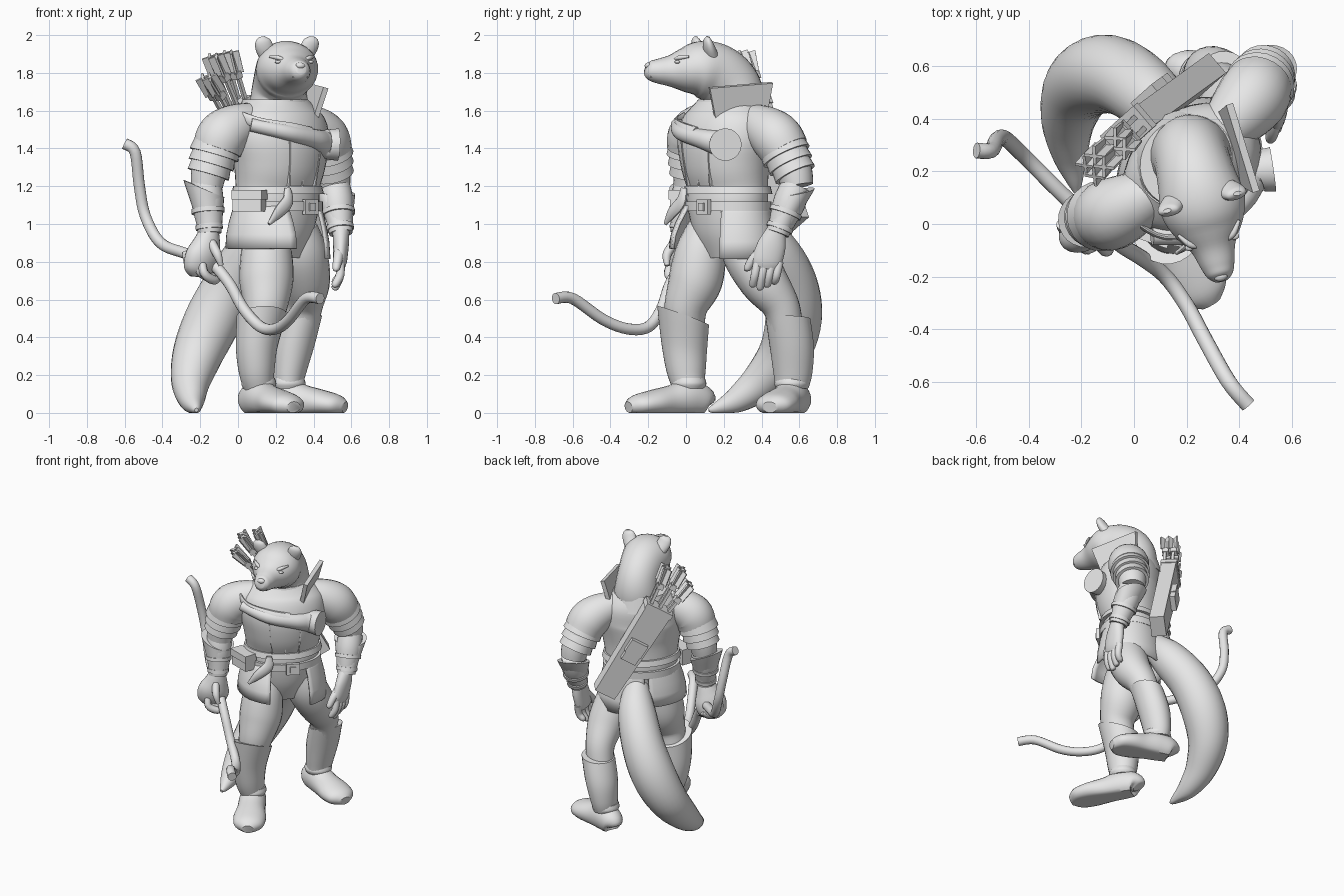
import bpy, bmesh, math
from mathutils import Vector

if "Cube" in bpy.data.objects:
    bpy.data.objects.remove(bpy.data.objects["Cube"])

mat = bpy.data.materials.new("plain grey")
mat.use_nodes = True
GREY = (0.8, 0.8, 0.8, 1)
mat.diffuse_color = GREY
mat.node_tree.nodes["Principled BSDF"].inputs["Base Color"].default_value = GREY

UP = Vector((0, 0, 1))
LEFT = Vector((.76, .65, 0)).normalized()      # body's left
FRONT = Vector((.65, -.76, 0)).normalized()    # body's facing direction
HEAD_SIDE = Vector((.97, .24, 0)).normalized()
HEAD_FRONT = Vector((.24, -.97, 0)).normalized()


def body(s, f, z):
    return (Vector((.21, .22, z)) + LEFT * s + FRONT * f)[:]


def head(s, f, z):
    return (Vector((.235, .185, z)) + HEAD_SIDE * s + HEAD_FRONT * f)[:]


def finish(name, bm, angle=40):
    bmesh.ops.recalc_face_normals(bm, faces=bm.faces)
    me = bpy.data.meshes.new(name)
    bm.to_mesh(me)
    bm.free()
    me.materials.append(mat)
    me.shade_smooth()
    me.set_sharp_from_angle(angle=math.radians(angle))
    ob = bpy.data.objects.new(name, me)
    bpy.context.collection.objects.link(ob)
    return ob


def spline(rows, steps):
    rows = [Vector(r) for r in rows]
    out = []
    for i in range(len(rows) - 1):
        a, b, c, d = rows[max(i - 1, 0)], rows[i], rows[i + 1], rows[min(i + 2, len(rows) - 1)]
        for k in range(steps):
            t = k / steps
            out.append(b + (c - a) * (t / 2) + (a * 2 - b * 5 + c * 4 - d) * (t * t / 2)
                       + (b * 3 - a - c * 3 + d) * (t ** 3 / 2))
    return out + [rows[-1]]


def loft(name, rows, side=LEFT, n=24, steps=5, slant=None):
    """Skin rings (x, y, z, half width, half depth); slant raises the last ring."""
    rows = [r if len(r) == 5 else (*r, r[-1]) for r in rows]
    rows = spline(rows, 1 if n == 4 else steps)
    pts = [Vector(r[:3]) for r in rows]
    bm = bmesh.new()
    rings = []
    for i, r in enumerate(rows):
        t = (pts[min(i + 1, len(pts) - 1)] - pts[max(i - 1, 0)]).normalized()
        u = (side - t * side.dot(t)).normalized()
        v = t.cross(u)
        ring = []
        grow = math.sqrt(2) if n == 4 else 1
        for k in range(n):
            a = math.tau * (k + .5) / n
            off = (u * r[3] * math.cos(a) + v * r[4] * math.sin(a)) * grow
            p = pts[i] + off
            if slant:
                p.z += off.dot(slant) * i / (len(rows) - 1)
            p.z = max(p.z, 0)
            ring.append(bm.verts.new(p))
        rings.append(ring)
    for lo, hi in zip(rings, rings[1:]):
        for k in range(n):
            bm.faces.new((lo[k], lo[(k + 1) % n], hi[(k + 1) % n], hi[k]))
    bm.faces.new(rings[0][::-1])
    bm.faces.new(rings[-1])
    return finish(name, bm)


def box(name, p, q, w, d, side=LEFT, w2=None):
    return loft(name, [(*p, w, d), (*q, w2 or w, d)], side, n=4)


def ball(name, p, size, x_axis=LEFT):
    bm = bmesh.new()
    bmesh.ops.create_uvsphere(bm, u_segments=20, v_segments=12, radius=1)
    y_axis = UP.cross(x_axis)
    for v in bm.verts:
        v.co = Vector(p) + x_axis * v.co.x * size[0] + y_axis * v.co.y * size[1] + UP * v.co.z * size[2]
    return finish(name, bm)


def band(name, z0, z1, a, b, f=0, a2=None, b2=None):
    loft(name, [(*body(0, f, z0), a, b), (*body(0, f, z1), a2 or a, b2 or b)], steps=1, n=36)


def skirt(name, start, end, z0, z1, wide, fore):
    """Flared panel; fore is the reach of the hem at the front."""
    bm = bmesh.new()
    rows = []
    for t in (0, .2, .45, .7, 1):
        row = []
        for k in range(25):
            ang = math.radians(start + (end - start) * k / 24)
            hem = fore if math.sin(ang) > 0 else .235
            flare = math.sin(t * math.pi / 2)
            a, b = .245 + (wide - .245) * flare, .195 + (hem - .195) * flare
            row.append(bm.verts.new(body(a * math.cos(ang), b * math.sin(ang), z0 + (z1 - z0) * t)))
        rows.append(row)
    for r, s in zip(rows, rows[1:]):
        for k in range(24):
            bm.faces.new((r[k], r[k + 1], s[k + 1], s[k]))
    mod = finish(name, bm).modifiers.new("thickness", "SOLIDIFY")
    mod.thickness = .015


# Torso, belts and skirt
loft("torso", [(*body(0, f, z), a, b) for z, f, a, b in (
    (.82, 0, .14, .11), (.95, 0, .2, .165), (1.1, 0, .24, .19), (1.2, 0, .245, .19),
    (1.32, .015, .265, .215), (1.45, .015, .29, .225), (1.56, -.01, .27, .2), (1.645, -.02, .19, .16))], n=36)
band("vest_hem", 1.16, 1.2, .265, .215, a2=.255, b2=.205)
band("belt", 1.07, 1.12, .26, .21)
band("gorget", 1.55, 1.66, .215, .195, -.02, .18, .165)
skirt("right_skirt", 112, 264, 1.12, .87, .305, .315)
skirt("left_skirt", -90, 55, 1.12, .815, .3, .25)
for s in (-.09, .0, .09):
    loft("vest_seam", [(*body(s, .195, 1.2), .004, .008), (*body(s * 1.1, .215, 1.33), .004, .008),
                       (*body(s * 1.2, .225, 1.44), .004, .008)], n=4)
POUCH_SIDE = Vector((1, -.35, 0))
box("belt_pouch", (.06, -.02, 1.065), (.06, -.02, 1.175), .08, .04, POUCH_SIDE)
box("belt_pouch_flap", (.06, -.022, 1.13), (.06, -.022, 1.18), .085, .046, POUCH_SIDE)
box("belt_buckle", body(.05, .21, 1.05), body(.05, .21, 1.13), .045, .012)
box("buckle_plate", body(.05, .22, 1.07), body(.05, .22, 1.11), .02, .01)
loft("knife_sheath", [(*body(-.25, .22, 1.0), .01, .008), (*body(-.19, .225, 1.06), .032, .015),
                      (*body(-.12, .22, 1.12), .036, .018), (*body(-.11, .21, 1.19), .018, .015)], n=12)

# Horn slung over the chest
loft("chest_horn", [(*body(-.28, .11, 1.525), .035), (*body(-.12, .22, 1.485), .042),
                    (*body(.06, .225, 1.45), .052), (*body(.16, .18, 1.425), .075),
                    (*body(.235, .216, 1.42), .086)], UP)
loft("chest_strap", [(*body(-.3, 0, 1.58), .03, .012), (*body(-.25, .14, 1.535), .03, .012),
                     (*body(-.1, .225, 1.49), .048, .03), (*body(.02, .235, 1.465), .05, .035)], UP, n=12)

# Head
loft("head_and_neck", [(*head(0, f, z), a, b) for f, z, a, b in (
    (-.05, 1.52, .17, .16), (-.075, 1.64, .155, .16), (-.05, 1.73, .145, .16), (.025, 1.795, .152, .16),
    (.115, 1.82, .165, .15), (.2, 1.815, .138, .118), (.28, 1.81, .088, .083), (.35, 1.81, .066, .064),
    (.39, 1.815, .05, .05), (.41, 1.82, .028, .028))], HEAD_SIDE)
ball("nose", head(0, .397, 1.838), (.026, .018, .017), HEAD_SIDE)
box("mouth_line", head(-.04, .38, 1.78), head(.04, .38, 1.78), .014, .004, HEAD_FRONT)
for s in (-1, 1):
    loft("ear", [(*head(s * .1, .075, 1.89), .045, .035), (*head(s * .122, .095, 1.935), .048, .03),
                 (*head(s * .134, .105, 1.97), .04, .022), (*head(s * .138, .105, 1.992), .016, .008)], HEAD_SIDE)
    ball("eye", head(s * .088, .26, 1.858), (.018, .014, .009), HEAD_SIDE)
    loft("brow", [(*head(s * .05, .268, 1.866), .006), (*head(s * .085, .25, 1.88), .012),
                  (*head(s * .12, .205, 1.886), .006)], UP, n=10)

# Standing guard on the left shoulder
box("shoulder_guard", (.36, .29, 1.53), (.415, .29, 1.735), .135, .014, Vector((-.31, .95, 0)), .175)


# Arms with pauldron, overlapping lames, bracer and cuff
def arm(label, cap, upper, lower, out):
    loft(label + "_pauldron", cap)
    loft(label + "_upper_arm", [(*p, r) for p, r in zip(upper, (.115, .11, .095, .085))])
    a, b = Vector(upper[0]), Vector(upper[2])
    for k in range(3):
        p, q = a.lerp(b, .15 + k * .27), a.lerp(b, .5 + k * .27)
        loft(label + "_lame", [(*p, .122 - k * .008), (*q, .134 - k * .01)], steps=1)
    elbow, wrist = Vector(lower[0]), Vector(lower[1])
    loft(label + "_forearm", [(*elbow, .08), (*elbow.lerp(wrist, .4), .085), (*wrist, .055)])
    peak = wrist.lerp(elbow, .88) + out * .022
    loft(label + "_bracer", [(*wrist, .062), (*wrist.lerp(elbow, .35), .076), (*peak, .11)], slant=out)
    for t, r in ((.08, .072), (.4, .088)):
        p, q = wrist.lerp(elbow, t), wrist.lerp(elbow, t + .09)
        loft(label + "_bracer_strap", [(*p, r), (*q, r)], steps=1)


arm("right", [(.11, .14, 1.565, .08), (.0, .08, 1.52, .12), (-.08, .04, 1.465, .137), (-.11, .03, 1.395, .13)],
    [(-.1, .035, 1.46), (-.125, .03, 1.38), (-.155, .025, 1.27), (-.165, .02, 1.2)],
    [(-.17, .02, 1.22), (-.15, -.02, .95)], Vector((-.6, .2, 0)))
arm("left", [(.3, .32, 1.56, .08), (.39, .41, 1.51, .12), (.45, .48, 1.455, .137), (.475, .525, 1.385, .13)],
    [(.46, .49, 1.45), (.475, .535, 1.38), (.5, .575, 1.27), (.51, .59, 1.2)],
    [(.515, .58, 1.2), (.545, .485, .95)], Vector((-.3, .7, 0)))

# Left hand hanging open
Y = Vector((0, 1, 0))
loft("left_hand", [(.545, .48, .97, .05, .045), (.545, .455, .89, .075, .042), (.54, .43, .81, .08, .038),
                   (.535, .42, .77, .07, .03)], Y)
for k in range(4):
    y = .365 + k * .038
    tip = .65 + abs(k - 1) * .015
    loft("left_finger", [(.54, y + .015, .8, .024), (.54, y, .73, .023), (.515, y - .01, tip + .015, .02),
                         (.51, y - .01, tip, .009)], Y, n=10)
loft("left_thumb", [(.54, .43, .88, .03), (.53, .36, .82, .026), (.52, .325, .765, .02), (.52, .32, .75, .008)], Y, n=10)

# Right hand gripping the bow
loft("right_hand", [(-.15, -.02, .97, .05), (-.165, -.02, .9, .078, .065), (-.185, -.02, .83, .105, .075),
                    (-.205, -.015, .76, .095, .065), (-.21, -.015, .72, .05, .04)])
along = Vector((.68, -.6, -.4)).normalized()
for k in range(4):
    c = Vector((-.185, .01, .795)) + along * (k * .04 - .065)
    loft("right_finger", [(*(c + Vector((-.045, -.05, .03))), .022), (*(c + Vector((-.03, -.07, -.035))), .024),
                          (*(c + Vector((.02, -.03, -.07))), .024), (*(c + Vector((.05, .02, -.05))), .016)],
         along, n=10)
loft("right_thumb", [(-.14, -.06, .9, .025), (-.11, -.1, .84, .024), (-.09, -.1, .78, .014)], n=10)

# Recurved bow
loft("bow", [(*p, .03) for p in (
    (-.6, .28, 1.425), (-.545, .28, 1.38), (-.522, .32, 1.2), (-.49, .325, 1.04), (-.41, .25, .9),
    (-.28, .12, .845), (-.15, 0, .8), (-.05, -.08, .69), (.03, -.13, .55), (.12, -.2, .455), (.2, -.31, .445),
    (.27, -.44, .495), (.36, -.6, .605), (.435, -.69, .605))], Vector((.65, .75, 0)), n=14)


# Legs, boots and feet
def leg(label, thigh, boot, toe_dir, reach):
    loft(label + "_thigh", thigh)
    loft(label + "_boot", boot, Vector((1, 0, 0)), slant=toe_dir * .45)
    x, y, z = boot[0][:3]
    loft(label + "_ankle_fold", [(x, y, .13, .083), (x, y, .155, .093), (x, y, .185, .085)])
    loft(label + "_foot", [(*(Vector((x, y, h)) + toe_dir * d * (reach if d > 0 else 1)), w, t)
                           for d, h, w, t in FOOT], UP.cross(toe_dir))


FOOT = ((-.11, .04, .03, .04), (-.09, .06, .075, .08), (0, .075, .09, .1), (.1, .06, .095, .085),
        (.2, .05, .11, .07), (.28, .04, .095, .055), (.325, .03, .04, .03))
leg("right", [(.14, .12, .98, .11), (.15, .08, .85, .135), (.15, .05, .7, .143), (.145, 0, .56, .115), (.12, 0, .45, .1)],
    [(.11, .015, .14, .08, .085), (.1, 0, .22, .095, .105), (.1, -.01, .35, .112, .122), (.125, -.015, .515, .135, .138)],
    Vector((.5, -.87, 0)), 1.13)
leg("left", [(.31, .28, .98, .11), (.335, .325, .85, .135), (.36, .41, .7, .128), (.35, .5, .57, .1), (.33, .53, .45, .09)],
    [(.265, .56, .14, .075, .09), (.275, .565, .22, .09, .105), (.3, .56, .35, .108, .118), (.34, .54, .5, .11, .12)],
    Vector((.93, -.36, 0)), 1)

# Tail
loft("tail", [(.15, .36, 1.0, .08), (.08, .46, .87, .125), (-.03, .55, .69, .142), (-.13, .57, .5, .15),
              (-.21, .52, .32, .135), (-.25, .4, .17, .105), (-.245, .27, .07, .07), (-.225, .16, .025, .03),
              (-.22, .12, .015, .01)])

# Quiver and arrows on the back
top, low = Vector((-.03, .35, 1.63)), Vector((.27, .57, 1.0))
axis = (top - low).normalized()
across = (LEFT - axis * LEFT.dot(axis)).normalized()
deep = axis.cross(across)
box("quiver", low, top, .075, .05, across, .095)
box("quiver_rim", top - axis * .04, top, .1, .056, across)
for h, w in ((.3, .055), (.36, .062)):
    p = low + axis * h + deep * .06
    box("quiver_pouch", p, p + axis * .1, w, .025, across)
for k in range(6):
    base = top + across * (k % 3 - 1) * .055 + deep * (k // 3 - .5) * .055
    tip = base + axis * (.23 + .035 * (k * 2 % 3)) + across * (k % 3 - 1) * .045 + FRONT * .03
    aim = (tip - base).normalized()
    box("arrow_shaft", base - axis * .1, tip, .01, .01, across)
    for w, d in ((.042, .006), (.006, .042)):
        box("arrow_fletching", tip - aim * .12, tip, w * .7, d, across + deep, w)
    box("arrow_binding", tip - aim * .15, tip - aim * .11, .022, .022, across)
